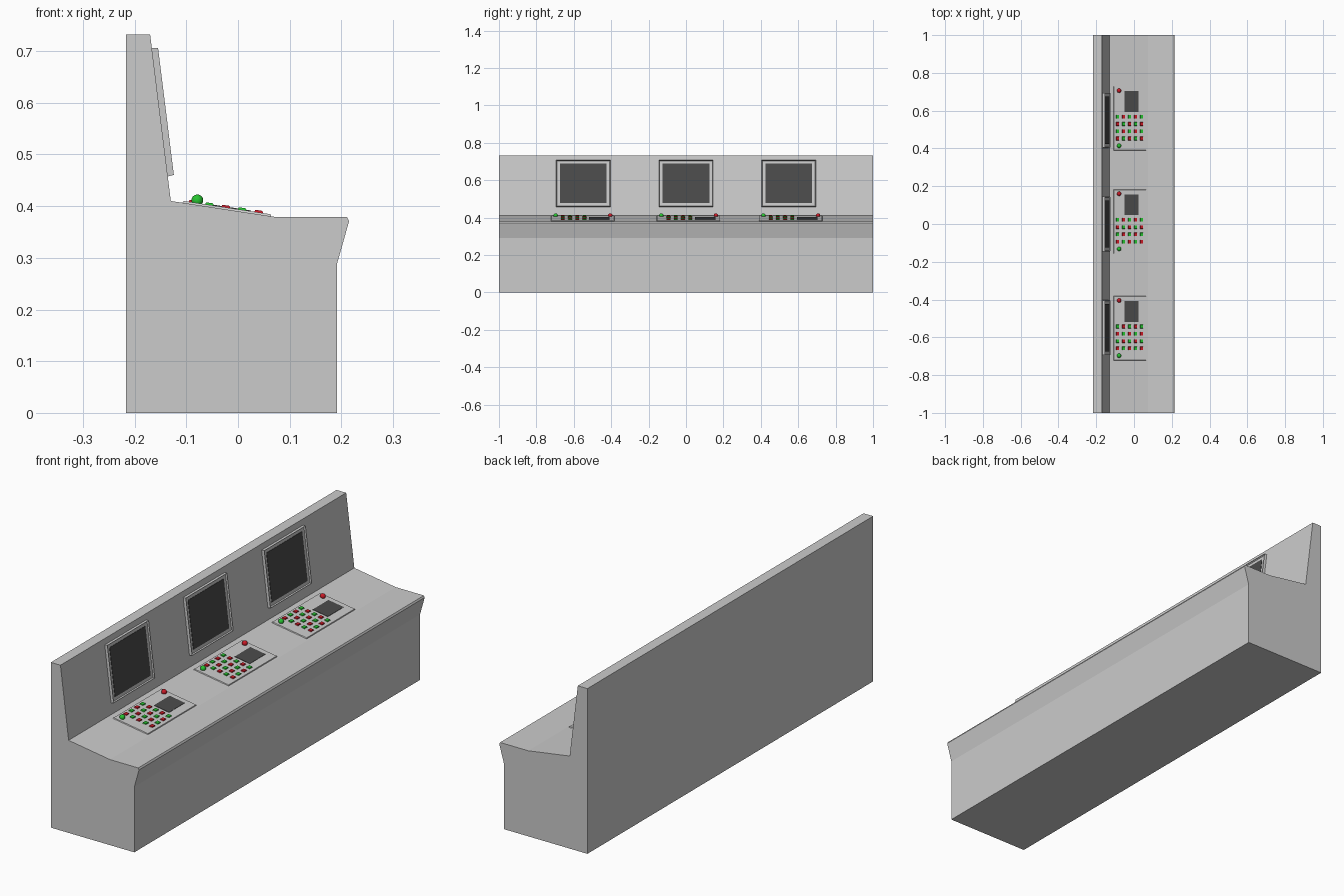
import bpy, bmesh
from mathutils import Vector, Matrix

if "Cube" in bpy.data.objects:
    bpy.data.objects.remove(bpy.data.objects["Cube"])


def material(name, rgb):
    m = bpy.data.materials.new(name)
    m.diffuse_color = (*rgb, 1)
    m.use_nodes = True
    m.node_tree.nodes["Principled BSDF"].inputs["Base Color"].default_value = m.diffuse_color
    return m


RED = material("red", (0.6, 0.01, 0.02))
GREEN = material("green", (0.02, 0.55, 0.03))
DARK = material("dark_glass", (0.07, 0.07, 0.07))


def finish(name, bm, mat=None):
    bmesh.ops.recalc_face_normals(bm, faces=bm.faces)
    me = bpy.data.meshes.new(name)
    bm.to_mesh(me)
    bm.free()
    ob = bpy.data.objects.new(name, me)
    bpy.context.collection.objects.link(ob)
    if mat:
        me.materials.append(mat)
    return ob


def frame(origin, up):
    """Surface frame: local x runs along the desk, y up the slope, z outward."""
    u, v = Vector((0, 1, 0)), Vector(up).normalized()
    m = Matrix((u, v, u.cross(v))).transposed().to_4x4()
    m.translation = origin
    return m


def add_box(bm, m, cx, cy, sx, sy, z0, z1, taper=0.0):
    """Box on a surface frame whose top may be narrower; returns the top face."""
    def ring(z, t):
        return [bm.verts.new(m @ Vector((cx + a * (sx / 2 - t), cy + b * (sy / 2 - t), z)))
                for a, b in ((-1, -1), (1, -1), (1, 1), (-1, 1))]
    lo, hi = ring(z0, 0), ring(z1, taper)
    bm.faces.new(lo[::-1])
    for i in range(4):
        j = (i + 1) % 4
        bm.faces.new((lo[i], lo[j], hi[j], hi[i]))
    return bm.faces.new(hi)


# Console body: side profile extruded along y
profile = [(-0.217, 0), (0.192, 0), (0.192, 0.29), (0.215, 0.371), (0.211, 0.379),
           (0.073, 0.379), (-0.13, 0.41), (-0.17, 0.732), (-0.217, 0.732)]
bm = bmesh.new()
face = bm.faces.new([bm.verts.new((x, -1, z)) for x, z in profile])
ext = bmesh.ops.extrude_face_region(bm, geom=[face])
bmesh.ops.translate(bm, vec=(0, 2, 0), verts=[v for v in ext["geom"] if isinstance(v, bmesh.types.BMVert)])
finish("console_body", bm)

# Monitors on the leaning back wall
for i, y in enumerate((-0.549, 0.0, 0.549), 1):
    wall = frame((-0.1513, y, 0.582), (-0.04, 0, 0.322))
    bm = bmesh.new()
    top = add_box(bm, wall, 0, 0, 0.292, 0.252, -0.004, 0.012, 0.002)
    bmesh.ops.inset_region(bm, faces=[top], thickness=0.014, depth=0)
    bmesh.ops.inset_region(bm, faces=[top], thickness=0.004, depth=-0.006)
    finish(f"monitor_frame_{i}", bm)
    bm = bmesh.new()
    add_box(bm, wall, 0, 0, 0.25, 0.214, 0.003, 0.0075)
    finish(f"monitor_screen_{i}", bm, DARK)

# Control panels on the sloping desk
for i, y in enumerate((-0.552, 0.013, 0.559), 1):
    desk = frame((0, y, 0.390), (-0.203, 0, 0.031))
    bm = bmesh.new()
    add_box(bm, desk, 0, 0.022, 0.342, 0.176, -0.003, 0.004, 0.003)
    finish(f"control_panel_{i}", bm)
    bm = bmesh.new()
    add_box(bm, desk, 0.089, 0.013, 0.11, 0.075, 0.002, 0.0055)
    finish(f"panel_display_{i}", bm, DARK)

    # Button grid in alternating colours, plus one round knob per colour
    for k, (label, mat, knob_y) in enumerate((("green", GREEN, -0.145), ("red", RED, 0.147))):
        bm = bmesh.new()
        for row in range(4):
            for col in range(5):
                if (row + col) % 2 == k:
                    add_box(bm, desk, 0.009 - row * 0.0385, 0.089 - col * 0.0322,
                            0.021, 0.018, 0.002, 0.008, 0.002)
        finish(f"{label}_buttons_{i}", bm, mat)
        bm = bmesh.new()
        bmesh.ops.create_uvsphere(bm, u_segments=16, v_segments=10, radius=0.0115,
                                  matrix=desk @ Matrix.Translation((knob_y, 0.081, 0.009)))
        for f in bm.faces:
            f.smooth = True
        finish(f"{label}_knob_{i}", bm, mat)
